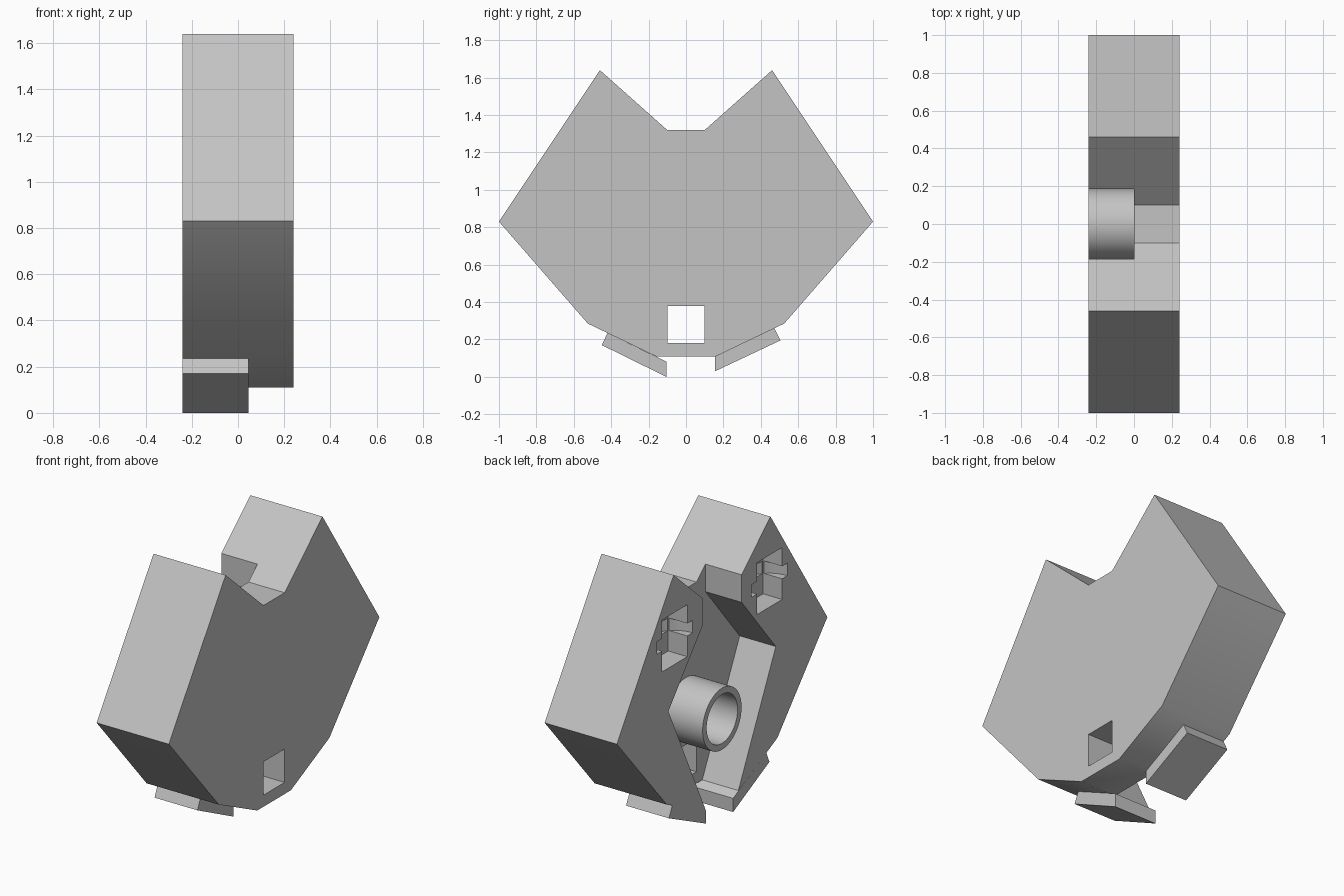
import bpy, bmesh
from math import cos, sin, tau, radians
from mathutils import Matrix

cube = bpy.data.objects.get("Cube")
if cube:
    bpy.data.objects.remove(cube)

grey = bpy.data.materials.new("plain_grey")
grey.use_nodes = True
colour = (0.55, 0.55, 0.55, 1)
grey.diffuse_color = colour
grey.node_tree.nodes["Principled BSDF"].inputs["Base Color"].default_value = colour

SIDE = -0.24   # open side
FULL = 0.24    # closed side


def finish(name, bm):
    bmesh.ops.recalc_face_normals(bm, faces=bm.faces)
    mesh = bpy.data.meshes.new(name)
    bm.to_mesh(mesh)
    bm.free()
    mesh.materials.append(grey)
    obj = bpy.data.objects.new(name, mesh)
    bpy.context.collection.objects.link(obj)
    return obj


def prism(name, outline, x0, x1):
    """Extrude a (y, z) outline along x."""
    bm = bmesh.new()
    face = bm.faces.new([bm.verts.new((x0, y, z)) for y, z in outline])
    new = bmesh.ops.extrude_face_region(bm, geom=[face])["geom"]
    moved = [v for v in new if isinstance(v, bmesh.types.BMVert)]
    bmesh.ops.translate(bm, verts=moved, vec=(x1 - x0, 0, 0))
    return finish(name, bm)


def box(name, x0, x1, y0, y1, z0, z1):
    return prism(name, [(y0, z0), (y1, z0), (y1, z1), (y0, z1)], x0, x1)


def mirrored(half):
    return half + [(-y, z) for y, z in reversed(half)]


def cut(target, cutter):
    mod = target.modifiers.new("cut", "BOOLEAN")
    mod.operation = "DIFFERENCE"
    mod.solver = "EXACT"
    mod.object = cutter
    bpy.context.view_layer.objects.active = target
    bpy.ops.object.modifier_apply(modifier=mod.name)
    bpy.data.objects.remove(cutter)


def smooth(obj):
    bpy.ops.object.select_all(action="DESELECT")
    obj.select_set(True)
    bpy.context.view_layer.objects.active = obj
    bpy.ops.object.shade_smooth_by_angle(angle=radians(30))


# Angular body with a notched top
body = prism("body", mirrored([(0.1, 1.32), (0.46, 1.64), (1, 0.83),
                               (0.525, 0.285), (0.16, 0.11)]), SIDE, FULL)

# Cavity open at the side, top and bottom
cut(body, prism("cavity_cutter", mirrored([(0.185, 1.8), (0.185, 1.23), (0.51, 0.84),
                                           (0.15, 0.1), (0.15, 0)]), -0.4, 0))
# Square window through the back wall
cut(body, box("window_cutter", -0.1, 0.4, -0.1, 0.1, 0.18, 0.38))

# Pockets: a square recess crossed by a flat round slot
for s in (-1, 1):
    mid = 0.45 * s
    cut(body, box("pocket_cutter", -0.4, -0.113, mid - 0.12, mid + 0.12, 1.1, 1.412))
    bm = bmesh.new()
    bmesh.ops.create_cone(bm, cap_ends=True, segments=48, radius1=0.17, radius2=0.17,
                          depth=0.075, matrix=Matrix.Translation((SIDE, mid, 1.262)))
    cut(body, finish("slot_cutter", bm))
smooth(body)

# Hollow post standing on the cavity floor
bm = bmesh.new()
loops = []
for r, x in ((0.185, 0.002), (0.185, SIDE), (0.147, SIDE), (0.147, 0.002)):
    loops.append([bm.verts.new((x, r * cos(tau * i / 64), 0.6 + r * sin(tau * i / 64)))
                  for i in range(64)])
for a, b in zip(loops, loops[1:] + loops[:1]):
    for i in range(64):
        j = (i + 1) % 64
        bm.faces.new((a[i], a[j], b[j], b[i]))
smooth(finish("hollow_post", bm))

# Sloping foot plates
prism("front_foot_plate", [(-0.105, 0), (-0.105, 0.082), (-0.42, 0.235), (-0.45, 0.17)],
      SIDE, 0.045)
prism("back_foot_plate", [(0.155, 0.03), (0.505, 0.195), (0.473, 0.26), (0.155, 0.108)],
      SIDE, 0.045)
